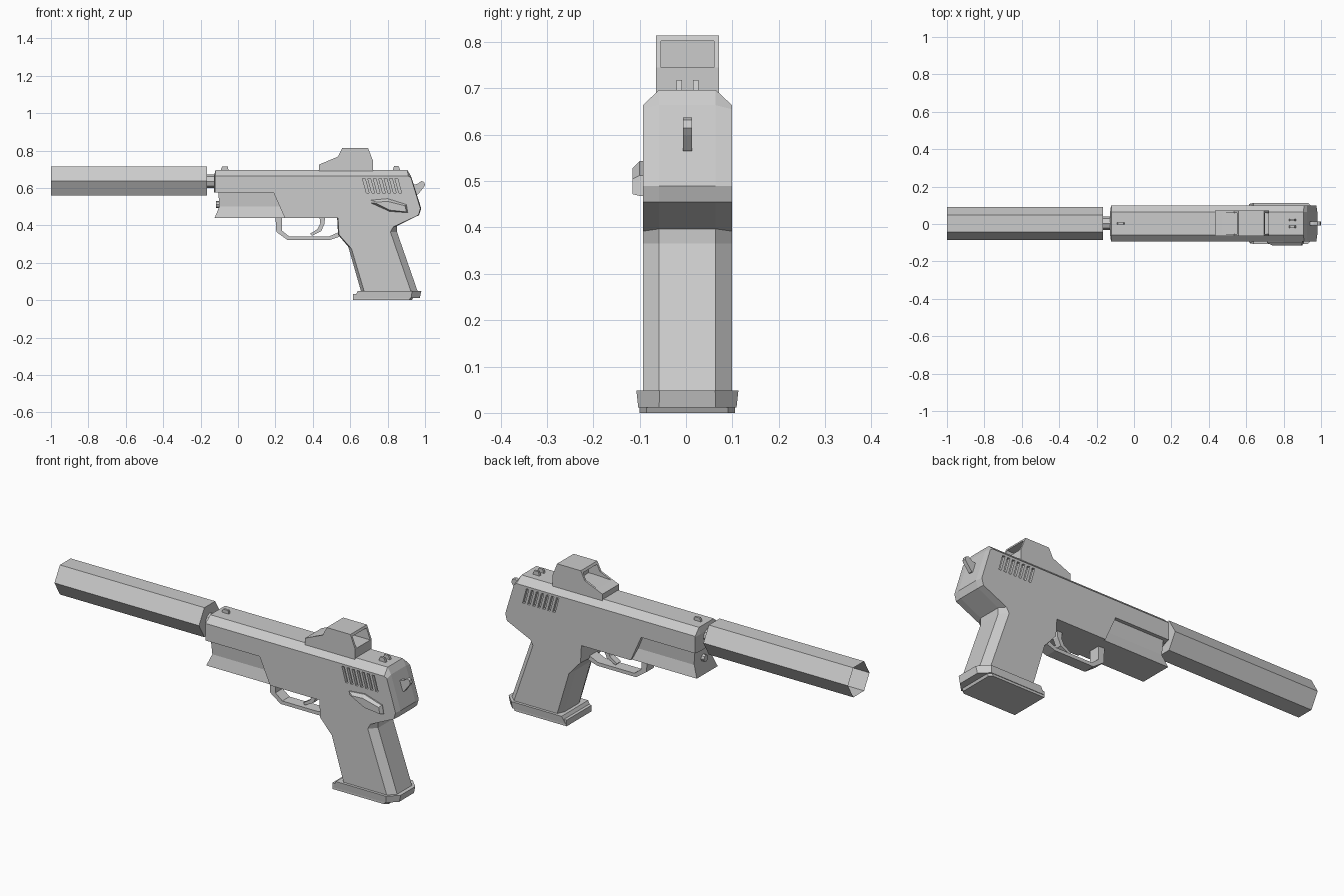
import bpy, bmesh, math

Y0 = 0.003  # centre plane of the model

mat = bpy.data.materials.new("plain grey")
mat.diffuse_color = (0.6, 0.6, 0.6, 1)


def finish(name, bm):
    bmesh.ops.recalc_face_normals(bm, faces=bm.faces)
    me = bpy.data.meshes.new(name)
    bm.to_mesh(me)
    bm.free()
    me.materials.append(mat)
    ob = bpy.data.objects.new(name, me)
    ob.location.y = Y0
    bpy.context.collection.objects.link(ob)
    return ob


def add_loft(bm, sections):
    """Skin matching 3D rings and cap both ends."""
    rings = [[bm.verts.new(p) for p in s] for s in sections]
    n = len(rings[0])
    for a, b in zip(rings, rings[1:]):
        for i in range(n):
            j = (i + 1) % n
            bm.faces.new((a[i], a[j], b[j], b[i]))
    return bm.faces.new(rings[0]), bm.faces.new(rings[-1])


def loft(name, sections):
    bm = bmesh.new()
    add_loft(bm, sections)
    return finish(name, bm)


def ring(pts, y):
    return [(x, y, z) for x, z in pts]


def prism(name, pts, half, yc=0.0):
    return loft(name, [ring(pts, yc - half), ring(pts, yc + half)])


def hexagon(x, r, z, n=6):
    return [(x, r * math.cos(k * math.tau / n), z + r * math.sin(k * math.tau / n)) for k in range(n)]


def cut(ob, cutter):
    m = ob.modifiers.new("cut", 'BOOLEAN')
    m.operation = 'DIFFERENCE'
    m.solver = 'EXACT'
    m.object = cutter
    cutter.hide_render = True
    bpy.context.view_layer.objects.active = ob
    bpy.ops.object.modifier_apply(modifier=m.name)
    bpy.data.objects.remove(cutter)


# Slide, frame and grip: wide middle profile with chamfered sides
mid = [(-0.12, 0.697), (0.905, 0.697), (0.925, 0.664), (0.98, 0.49), (0.968, 0.455),
       (0.85, 0.397), (0.85, 0.365), (0.963, 0.04), (0.66, 0.04), (0.59, 0.285),
       (0.535, 0.35), (0.53, 0.44), (0.25, 0.44), (0.19, 0.575), (-0.128, 0.575), (-0.128, 0.664)]
side = [(-0.122, 0.664), (0.91, 0.664), (0.925, 0.655), (0.975, 0.49), (0.965, 0.455),
        (0.83, 0.392), (0.815, 0.365), (0.927, 0.04), (0.677, 0.04), (0.607, 0.275),
        (0.54, 0.35), (0.535, 0.44), (0.25, 0.44), (0.19, 0.575), (-0.122, 0.575), (-0.122, 0.66)]
body = loft("slide_frame_and_grip", [ring(side, -0.096), ring(mid, -0.061), ring(mid, 0.061), ring(side, 0.096)])

# Slanted grip slots on both sides of the slide
bm = bmesh.new()
for s in (-1, 1):
    for k in range(7):
        x = 0.665 + 0.029 * k
        q = [(x, 0.652), (x + 0.014, 0.652), (x + 0.036, 0.572), (x + 0.022, 0.572)]
        add_loft(bm, [ring(q, s * 0.082), ring(q, s * 0.12)])
cut(body, finish("slot_cutter", bm))

# Narrow dust cover, flared at the bottom, with guide rod
def cover(xs):
    z_y = [(0.58, 0.078), (0.50, 0.072), (0.44, 0.086)]
    left = [(x, -y, z) for x, (z, y) in zip(xs, z_y)]
    return left + [(x, -y, z) for x, y, z in reversed(left)]

loft("dust_cover", [cover((-0.105, -0.1, -0.125)), cover((0.32, 0.32, 0.32))])
loft("guide_rod", [hexagon(-0.118, 0.018, 0.512, 8), hexagon(0.0, 0.018, 0.512, 8)])

# Suppressor: hexagonal tube with a small bore
bm = bmesh.new()
front, _ = add_loft(bm, [hexagon(-1.0, 0.089, 0.638), hexagon(-0.165, 0.089, 0.638)])
bmesh.ops.inset_individual(bm, faces=[front], thickness=0.057)
inner = bmesh.ops.extrude_discrete_faces(bm, faces=[front])["faces"]
bmesh.ops.translate(bm, verts=inner[0].verts[:], vec=(0.15, 0, 0))
finish("suppressor", bm)
loft("barrel", [hexagon(-0.2, 0.036, 0.635, 8), hexagon(-0.1, 0.036, 0.635, 8)])

# Trigger guard and trigger
prism("trigger_guard", [(0.2, 0.45), (0.205, 0.365), (0.265, 0.322), (0.49, 0.322), (0.56, 0.345),
                        (0.56, 0.375), (0.53, 0.36), (0.485, 0.34), (0.275, 0.34),
                        (0.235, 0.372), (0.235, 0.45)], 0.03)
prism("trigger", [(0.435, 0.45), (0.465, 0.45), (0.463, 0.41), (0.445, 0.37), (0.395, 0.345),
                  (0.385, 0.355), (0.425, 0.38), (0.44, 0.41)], 0.016)

# Magazine base: stepped plate with chamfered rear corners
def plan(x0, x1, w, z, c):
    return [(x0, -w, z), (x1 - c, -w, z), (x1, -w + c, z), (x1, w - c, z), (x1 - c, w, z), (x0, w, z)]

loft("base_plate", [plan(0.62, 0.972, 0.106, 0.012, 0.045), plan(0.64, 0.98, 0.11, 0.048, 0.05)])
loft("base_lip", [plan(0.615, 0.93, 0.103, 0.0, 0.015), plan(0.615, 0.945, 0.103, 0.032, 0.015)])

# Reflex sight: hood with a window opening through it and a glass pane
sight = prism("reflex_sight", [(0.433, 0.69), (0.433, 0.725), (0.535, 0.768), (0.558, 0.814),
                               (0.695, 0.814), (0.722, 0.745), (0.722, 0.69)], 0.068)
cut(sight, prism("window_cutter", [(0.42, 0.738), (0.42, 0.802), (0.78, 0.802), (0.78, 0.745), (0.56, 0.745)], 0.057))
prism("sight_glass", [(0.60, 0.74), (0.608, 0.74), (0.608, 0.808), (0.60, 0.808)], 0.06)

# Iron sights
prism("front_sight", [(-0.095, 0.69), (-0.085, 0.715), (-0.055, 0.715), (-0.05, 0.69)], 0.006)
for s, n in ((-1, "left"), (1, "right")):
    prism("rear_sight_" + n, [(0.825, 0.69), (0.835, 0.718), (0.858, 0.718), (0.87, 0.69)], 0.006, s * 0.018)

# Hammer
prism("hammer", [(0.91, 0.61), (0.96, 0.622), (0.98, 0.637), (0.995, 0.632), (1.0, 0.615),
                 (0.99, 0.6), (0.962, 0.565), (0.92, 0.57)], 0.01)

# Safety lever, thicker towards the rear
low = [(0.71, 0.52), (0.71, 0.535), (0.80, 0.543), (0.90, 0.512), (0.908, 0.468), (0.81, 0.475)]
high = [(0.74, 0.518), (0.74, 0.525), (0.80, 0.528), (0.893, 0.505), (0.9, 0.472), (0.81, 0.482)]
loft("safety_lever", [ring(low, -0.09), ring(low, -0.103), ring(high, -0.118)])
